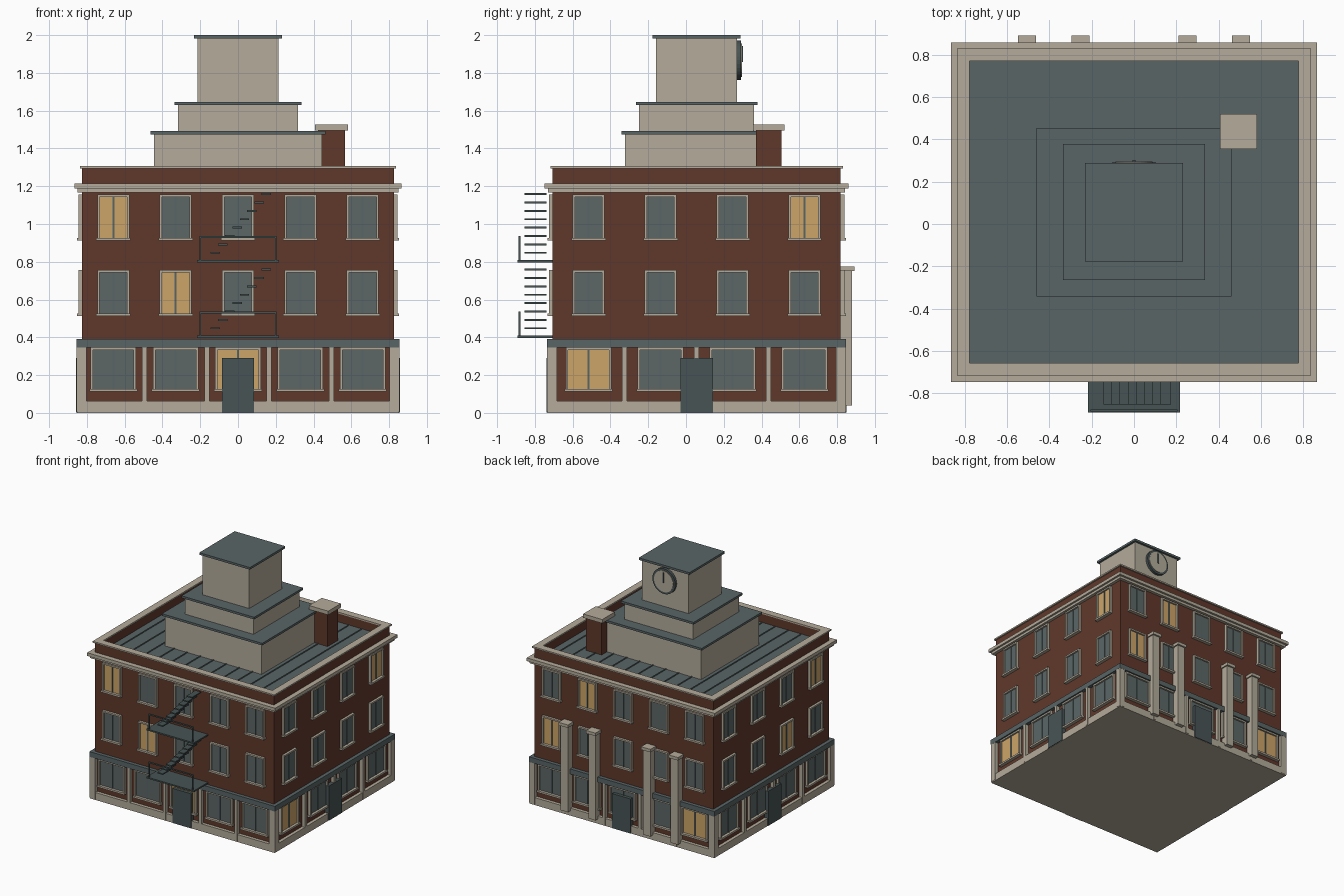
import bpy, bmesh, math
from mathutils import Matrix

if "Cube" in bpy.data.objects:
    bpy.data.objects.remove(bpy.data.objects["Cube"])

HX, HY, CY = 0.825, 0.762, 0.056      # half size of the brick body and its y centre


def material(name, rgb):
    m = bpy.data.materials.new(name)
    m.diffuse_color = (*rgb, 1)
    m.use_nodes = True
    m.node_tree.nodes["Principled BSDF"].inputs["Base Color"].default_value = m.diffuse_color
    return m


BRICK = material("brick_red", (0.118, 0.040, 0.024))
STONE = material("pale_stone", (0.456, 0.410, 0.325))
SLATE = material("slate_grey", (0.100, 0.130, 0.132))
GLASS = material("dark_glass", (0.107, 0.134, 0.134))
IRON = material("dark_iron", (0.065, 0.088, 0.090))
AMBER = material("lit_amber", (0.610, 0.375, 0.140))


class Part:
    """Collects boxes and discs into one named object."""
    def __init__(self, name, mat):
        self.name, self.mat, self.bm = name, mat, bmesh.new()

    def box(self, x0, x1, y0, y1, z0, z1):
        m = Matrix.Translation(((x0 + x1) / 2, (y0 + y1) / 2, (z0 + z1) / 2))
        m = m @ Matrix.Diagonal((abs(x1 - x0), abs(y1 - y0), abs(z1 - z0), 1))
        bmesh.ops.create_cube(self.bm, size=1, matrix=m)
        return self

    def slab(self, hx, hy, z0, z1, cx=0, cy=CY):
        return self.box(cx - hx, cx + hx, cy - hy, cy + hy, z0, z1)

    def ring(self, hx, hy, t, z0, z1):
        for s in (-1, 1):
            self.box(-hx, hx, CY + s * hy, CY + s * (hy - t), z0, z1)
            self.box(s * hx, s * (hx - t), CY - hy + t, CY + hy - t, z0, z1)
        return self

    def disc(self, r, y0, y1, z):
        m = Matrix.Translation((0, (y0 + y1) / 2, z)) @ Matrix.Rotation(math.pi / 2, 4, 'X')
        bmesh.ops.create_cone(self.bm, cap_ends=True, segments=32, radius1=r,
                              radius2=r, depth=y1 - y0, matrix=m)
        return self

    def wall(self, side, u0, u1, d0, d1, z0, z1):
        """Box on a facade: u runs along the wall, d is the distance out of it."""
        axis, s = side
        if axis == 'y':
            return self.box(u0, u1, CY + s * (HY + d0), CY + s * (HY + d1), z0, z1)
        return self.box(s * (HX + d0), s * (HX + d1), CY + u0, CY + u1, z0, z1)

    def done(self):
        me = bpy.data.meshes.new(self.name)
        self.bm.to_mesh(me)
        self.bm.free()
        me.materials.append(self.mat)
        bpy.context.collection.objects.link(bpy.data.objects.new(self.name, me))


# main volumes
Part("brick_body", BRICK).slab(HX, HY, 0.02, 1.2).done()
Part("plinth", STONE).slab(HX + 0.027, HY + 0.027, 0, 0.062).done()
Part("shopfront_band", SLATE).slab(HX + 0.03, HY + 0.03, 0.347, 0.39).done()
Part("cornice", STONE).slab(0.85, HY + 0.025, 1.168, 1.19) \
    .slab(0.866, HY + 0.042, 1.188, 1.215).done()

# parapet and roof
Part("parapet", BRICK).ring(HX, HY, 0.04, 1.2, 1.297).done()
Part("parapet_cap", STONE).ring(HX + 0.012, HY + 0.012, 0.059, 1.295, 1.307).done()
Part("roof", SLATE).slab(HX - 0.03, HY - 0.03, 1.2, 1.222).done()
seams = Part("roof_seams", SLATE)
for i in range(-6, 7):
    seams.box(i * 0.12 - 0.004, i * 0.12 + 0.004, CY - 0.715, CY + 0.715, 1.22, 1.228)
seams.done()

# stepped tower
tower, ledges = Part("tower_tiers", STONE), Part("tower_ledges", SLATE)
for hx, hy, z0, z1 in ((0.444, 0.380, 1.21, 1.478), (0.317, 0.304, 1.48, 1.632),
                       (0.215, 0.215, 1.64, 1.985)):
    tower.slab(hx, hy, z0, z1)
    ledges.slab(hx + 0.018, hy + 0.018, z1 - 0.003, z1 + 0.015)
tower.done()
ledges.done()

# round clock on the back of the tower
Part("clock_rim", IRON).disc(0.105, 0.265, 0.292, 1.867).done()
Part("clock_face", STONE).disc(0.088, 0.288, 0.296, 1.867).done()
Part("clock_hand", IRON).box(-0.006, 0.006, 0.294, 0.302, 1.857, 1.942).done()

# chimney
Part("chimney", BRICK).slab(0.072, 0.068, 1.21, 1.5, 0.495, 0.438).done()
Part("chimney_cap", STONE).slab(0.088, 0.083, 1.495, 1.527, 0.495, 0.438).done()

# windows, doors and shopfront piers; lit windows are (storey, bay) for each wall
frames, sills = Part("window_frames", STONE), Part("window_sills", STONE)
dark, lit = Part("dark_panes", GLASS), Part("lit_panes", AMBER)
mullions, doors = Part("mullions", SLATE), Part("doors", IRON)
piers = Part("shopfront_piers", STONE)
LIT = {('y', -1): {(0, 2), (1, 1), (2, 0)}, ('y', 1): {(0, 0), (1, 4), (2, 3)},
       ('x', 1): {(0, 0), (2, 3)}, ('x', -1): {(1, 1), (2, 0)}}
STOREYS = ((0.121, 0.117, 0.345), (0.085, 0.517, 0.757), (0.085, 0.917, 1.157))

for side, glow in LIT.items():
    half, n = (HX, 5) if side[0] == 'y' else (HY, 4)
    bay = 2 * half / n
    for i in range(n):
        u = -half + bay * (i + 0.5)
        for k, (w, z0, z1) in enumerate(STOREYS):
            pane = lit if (k, i) in glow else dark
            pane.wall(side, u - w + 0.008, u + w - 0.008, -0.01, 0.006, z0, z1 - 0.008)
            mullions.wall(side, u - 0.005, u + 0.005, 0, 0.011, z0, z1 - 0.01)
            for s in (-1, 1):
                frames.wall(side, u + s * w, u + s * (w - 0.013), -0.01, 0.02, z0, z1)
            frames.wall(side, u - w + 0.013, u + w - 0.013, -0.01, 0.02, z1 - 0.013, z1)
            sills.wall(side, u - w - 0.006, u + w + 0.006, -0.01, 0.028, z0 - 0.005, z0 + 0.01)
    for i in range(1, n):
        u = -half + bay * i
        piers.wall(side, u - 0.013, u + 0.013, -0.01, 0.03, 0.008, 0.35)
    doors.wall(side, -0.086, 0.086, 0, 0.033, 0.002, 0.29)
for sx in (-1, 1):
    for sy in (-1, 1):
        piers.slab(0.026, 0.026, 0.008, 0.35, sx * (HX + 0.003), CY + sy * (HY + 0.003))
for p in (frames, sills, dark, lit, mullions, doors, piers):
    p.done()

# tall columns on the back
shafts, caps = Part("back_columns", STONE), Part("back_column_caps", STONE)
for x in (-0.507, -0.253, 0.253, 0.507):
    shafts.box(x - 0.033, x + 0.033, 0.81, 0.878, 0.04, 0.755)
    caps.box(x - 0.043, x + 0.043, 0.81, 0.892, 0.75, 0.775)
shafts.done()
caps.done()

# fire escape on the front: landings, rails and flights of open treads
landings, rails, treads = (Part(n, IRON) for n in
                           ("escape_landings", "escape_rails", "escape_treads"))
for z in (0.397, 0.797):
    landings.box(-0.218, 0.218, -0.892, -0.70, z, z + 0.012)
    for x in (-0.2, 0.2):
        rails.box(x - 0.005, x + 0.005, -0.887, -0.877, z + 0.01, z + 0.137)
    rails.box(-0.205, 0.205, -0.887, -0.877, z + 0.129, z + 0.139)
    for i in range(8):
        x, h = -0.12 + 0.0386 * i, z + 0.046 + 0.0443 * i
        treads.box(x - 0.025, x + 0.025, -0.854, -0.738, h, h + 0.01)
for p in (landings, rails, treads):
    p.done()
